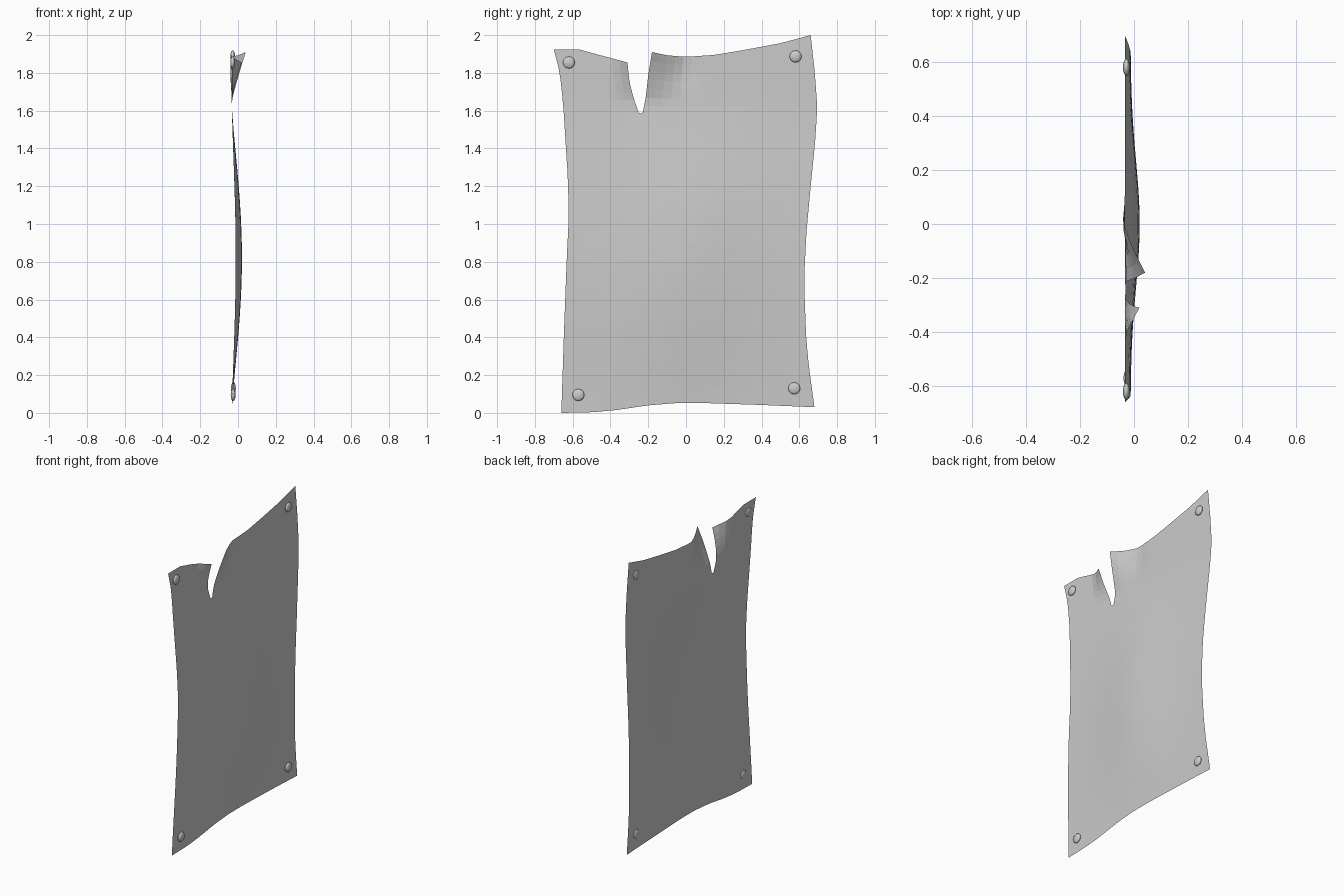
import bpy, bmesh
from math import exp, sin, pi

if "Cube" in bpy.data.objects:
    bpy.data.objects.remove(bpy.data.objects["Cube"])

# Outline curves: sides are (z, y), top and bottom are (y, z)
LEFT = [(0, -.66), (.4, -.647), (.8, -.632), (1.05, -.62), (1.25, -.626), (1.6, -.648), (1.75, -.662), (1.83, -.675), (1.925, -.70)]
RIGHT = [(.03, .68), (.25, .65), (.4, .636), (.7, .625), (.95, .637), (1.2, .66), (1.45, .685), (1.62, .695), (1.8, .682), (2, .66)]
BOTTOM = [(-.66, 0), (-.5, .003), (-.37, .015), (-.2, .04), (-.05, .052), (.1, .052), (.4, .042), (.68, .03)]
TOP_L = [(-.70, 1.925), (-.57, 1.925), (-.44, 1.89), (-.31, 1.855)]
TOP_R = [(-.18, 1.91), (-.1, 1.893), (0, 1.885), (.15, 1.895), (.3, 1.92), (.5, 1.957), (.66, 2)]
NOTCH_Z = 1.585
NOTCH_L = [(NOTCH_Z, -.24), (1.59, -.251), (1.675, -.28), (1.755, -.30), (1.855, -.31)]
NOTCH_R = [(NOTCH_Z, -.24), (1.59, -.229), (1.67, -.213), (1.79, -.20), (1.91, -.18)]


def curve(pts, t):
    if t <= pts[0][0]:
        return pts[0][1]
    for (a, p), (b, q) in zip(pts, pts[1:]):
        if t <= b:
            return p + (q - p) * (t - a) / (b - a)
    return pts[-1][1]


def clamp(v):
    return max(0.0, min(1.0, v))


def depth(y, z):
    # Broad bulge in the middle of the sheet
    bell = sin(pi * clamp(z / 1.64)) ** 1.3
    x = -.033 + bell * (.02 + .034 * exp(-(y / .33) ** 2))
    # Curled corners either side of the tear
    if y > -.24:
        x += .074 * clamp(-y / .18) ** 1.1 * clamp((z - 1.65) / .26) ** 1.1
        x -= .010 * exp(-((y + .03) / .09) ** 2 - ((z - 1.8) / .09) ** 2)
    else:
        x += .053 * clamp((y + .41) / .10) * clamp((z - 1.66) / .195) ** 1.2
    return x


def patch(bm, left, right, top, cols):
    rows = [(0, i / 20) for i in range(21)] + [(1, v) for v in (.02, .12, .25, .4, .55, .7, .85, 1)]
    grid = []
    for upper, v in rows:
        line = []
        for c in range(cols + 1):
            u = c / cols
            z = NOTCH_Z * v if not upper else NOTCH_Z + .3 * v
            for _ in range(8):
                a, b = curve(left, z), curve(right, z)
                y = a + (b - a) * u
                lo = NOTCH_Z if upper else curve(BOTTOM, y)
                hi = curve(top, y) if upper else NOTCH_Z
                z = lo + (hi - lo) * v
            line.append(bm.verts.new((depth(y, z), y, z)))
        grid.append(line)
    for r0, r1 in zip(grid, grid[1:]):
        for c in range(cols):
            bm.faces.new((r0[c], r0[c + 1], r1[c + 1], r1[c]))


# Torn sheet: two patches welded along the seam below the tear
bm = bmesh.new()
patch(bm, LEFT, NOTCH_L, TOP_L, 9)
patch(bm, NOTCH_R, RIGHT, TOP_R, 20)
bmesh.ops.remove_doubles(bm, verts=bm.verts, dist=.0005)
mesh = bpy.data.meshes.new("torn_sheet")
bm.to_mesh(mesh)
bm.free()
bpy.context.collection.objects.link(bpy.data.objects.new("torn_sheet", mesh))

# Domed rivets at the four corners
for name, y, z in (("top_left", -.62, 1.855), ("top_right", .58, 1.887),
                   ("bottom_left", -.57, .095), ("bottom_right", .573, .13)):
    bpy.ops.mesh.primitive_uv_sphere_add(segments=12, ring_count=8, radius=1,
                                         location=(depth(y, z) + .005, y, z), rotation=(0, pi / 2, 0))
    ob = bpy.context.object
    ob.name = "rivet_" + name
    ob.scale = (.032, .032, .013)
    bpy.ops.object.shade_smooth_by_angle()
